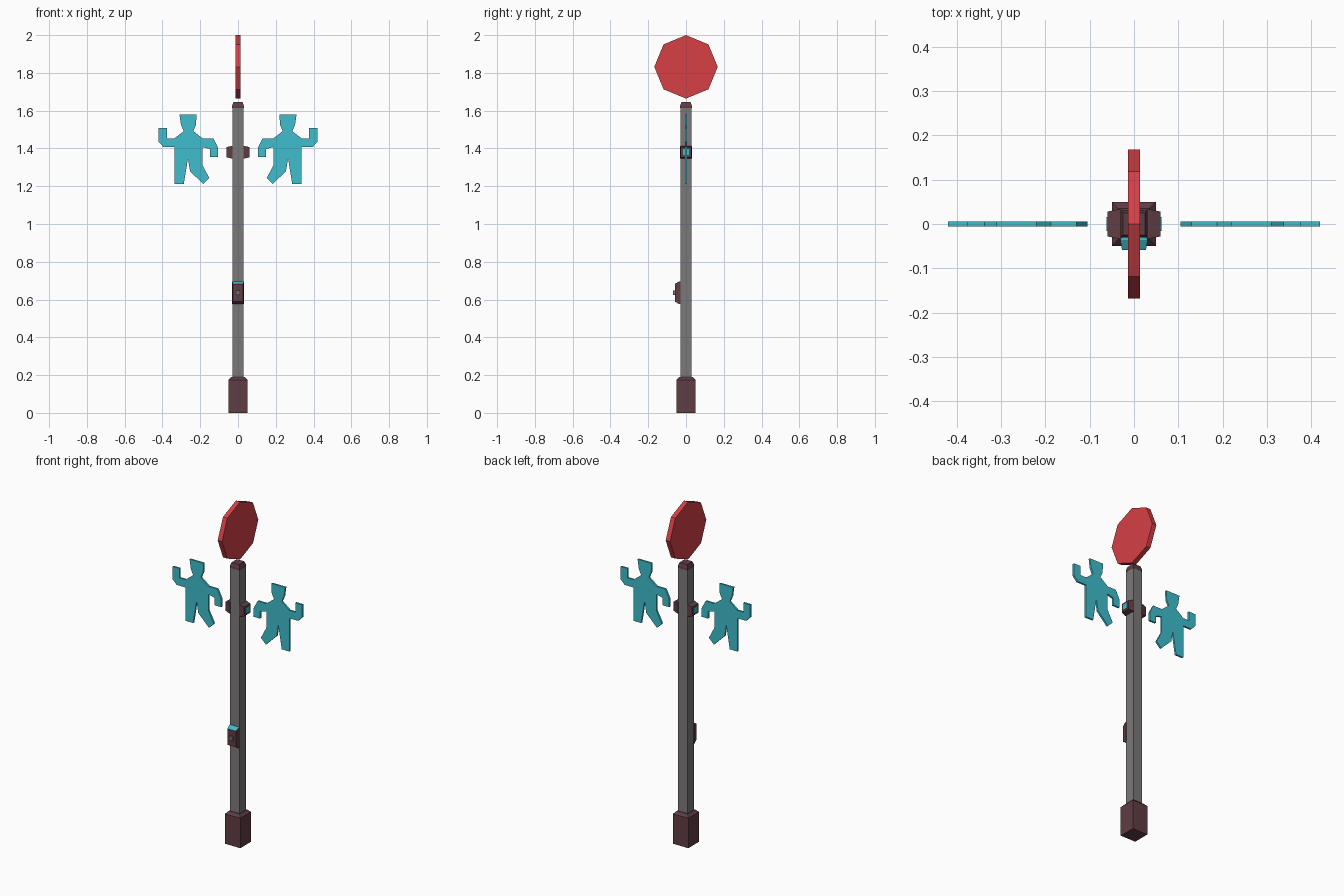
import bpy, bmesh, math
from mathutils import Vector, Matrix

if "Cube" in bpy.data.objects:
    bpy.data.objects.remove(bpy.data.objects["Cube"])


def material(name, rgb):
    m = bpy.data.materials.new(name)
    m.use_nodes = True
    m.diffuse_color = (*rgb, 1)
    bsdf = next(n for n in m.node_tree.nodes if n.type == 'BSDF_PRINCIPLED')
    bsdf.inputs["Base Color"].default_value = (*rgb, 1)
    return m


RED = material("sign red", (0.67, 0.05, 0.06))
TEAL = material("signal teal", (0.05, 0.51, 0.61))
GREY = material("pole grey", (0.2, 0.19, 0.19))
BROWN = material("dark brown", (0.115, 0.047, 0.057))


def add_object(name, bm, *mats):
    bmesh.ops.recalc_face_normals(bm, faces=bm.faces)
    mesh = bpy.data.meshes.new(name)
    bm.to_mesh(mesh)
    bm.free()
    for m in mats:
        mesh.materials.append(m)
    obj = bpy.data.objects.new(name, mesh)
    bpy.context.collection.objects.link(obj)
    return obj


def extrude_outline(name, points, depth, mat):
    """Prism from a closed outline, extruded symmetrically along depth."""
    bm = bmesh.new()
    depth = Vector(depth)
    face = bm.faces.new([bm.verts.new(Vector(p) - depth / 2) for p in points])
    out = bmesh.ops.extrude_face_region(bm, geom=[face])
    moved = [g for g in out["geom"] if isinstance(g, bmesh.types.BMVert)]
    bmesh.ops.translate(bm, verts=moved, vec=depth)
    return add_object(name, bm, mat)


def stacked_box(name, levels, mats, matrix=Matrix(), rule=None):
    """Rectangular loft: each level is (half width, half depth, height)."""
    bm = bmesh.new()
    rings = [[bm.verts.new((sx * a, sy * b, h)) for sx, sy in
              ((-1, -1), (1, -1), (1, 1), (-1, 1))] for a, b, h in levels]
    bm.faces.new(rings[0])
    bm.faces.new(rings[-1])
    for lo, hi in zip(rings, rings[1:]):
        for i in range(4):
            j = (i + 1) % 4
            bm.faces.new((lo[i], lo[j], hi[j], hi[i]))
    bm.transform(matrix)
    bmesh.ops.recalc_face_normals(bm, faces=bm.faces)
    if rule:
        for f in bm.faces:
            f.material_index = rule(f)
    return add_object(name, bm, *mats)


# Post: foot, shaft and cap
stacked_box("post_base", [(.05, .05, 0), (.05, .05, .175), (.035, .035, .19)], [BROWN])
stacked_box("post_shaft", [(.03, .03, .18), (.03, .03, 1.625)], [GREY])
stacked_box("post_cap", [(.031, .031, 1.615), (.031, .031, 1.625), (.025, .025, 1.645)], [BROWN])

# Octagonal sign facing sideways, one corner up
R = 0.168
octagon = [(0, R * math.sin(i * math.pi / 4), 2 - R + R * math.cos(i * math.pi / 4))
           for i in range(8)]
extrude_outline("octagon_sign", octagon, (.028, 0, 0), RED)

# Push-button box on the front, with a teal sloping top
to_front = Matrix.Translation((0, 0, .636)) @ Matrix.Rotation(math.pi / 2, 4, 'X')
stacked_box("button_box", [(.031, .06, .028), (.031, .06, .036), (.027, .047, .059)],
            [BROWN, TEAL], to_front, lambda f: int(f.normal.z > .3))
stacked_box("push_button", [(.011, .012, .055), (.011, .012, .069)], [GREY], to_front)

# Walking figure, right-hand side outline (x, z), mirrored for the other
figure = [(.22, 1.58), (.31, 1.58), (.302, 1.525), (.287, 1.492), (.337, 1.453),
          (.375, 1.453), (.375, 1.508), (.42, 1.508), (.42, 1.434), (.394, 1.407),
          (.337, 1.407), (.337, 1.212), (.287, 1.212), (.265, 1.347), (.254, 1.28),
          (.185, 1.212), (.152, 1.243), (.187, 1.31), (.187, 1.407), (.147, 1.397),
          (.147, 1.354), (.105, 1.354), (.105, 1.403), (.13, 1.453), (.187, 1.453),
          (.237, 1.492), (.222, 1.525)]

for side, s in (("left", 1), ("right", -1)):
    extrude_outline(side + "_walking_figure", [(s * x, 0, z) for x, z in figure],
                    (0, .011, 0), TEAL)
    # Projector housing on the post with a teal lens on its end
    outward = Matrix.Translation((0, 0, 1.38)) @ Matrix.Rotation(s * math.pi / 2, 4, 'Y')
    stacked_box(side + "_projector", [(.033, .033, .028), (.033, .033, .035),
                                      (.027, .028, .06)], [BROWN], outward)
    stacked_box(side + "_projector_lens", [(.016, .016, .058), (.016, .016, .062)],
                [TEAL], outward)
